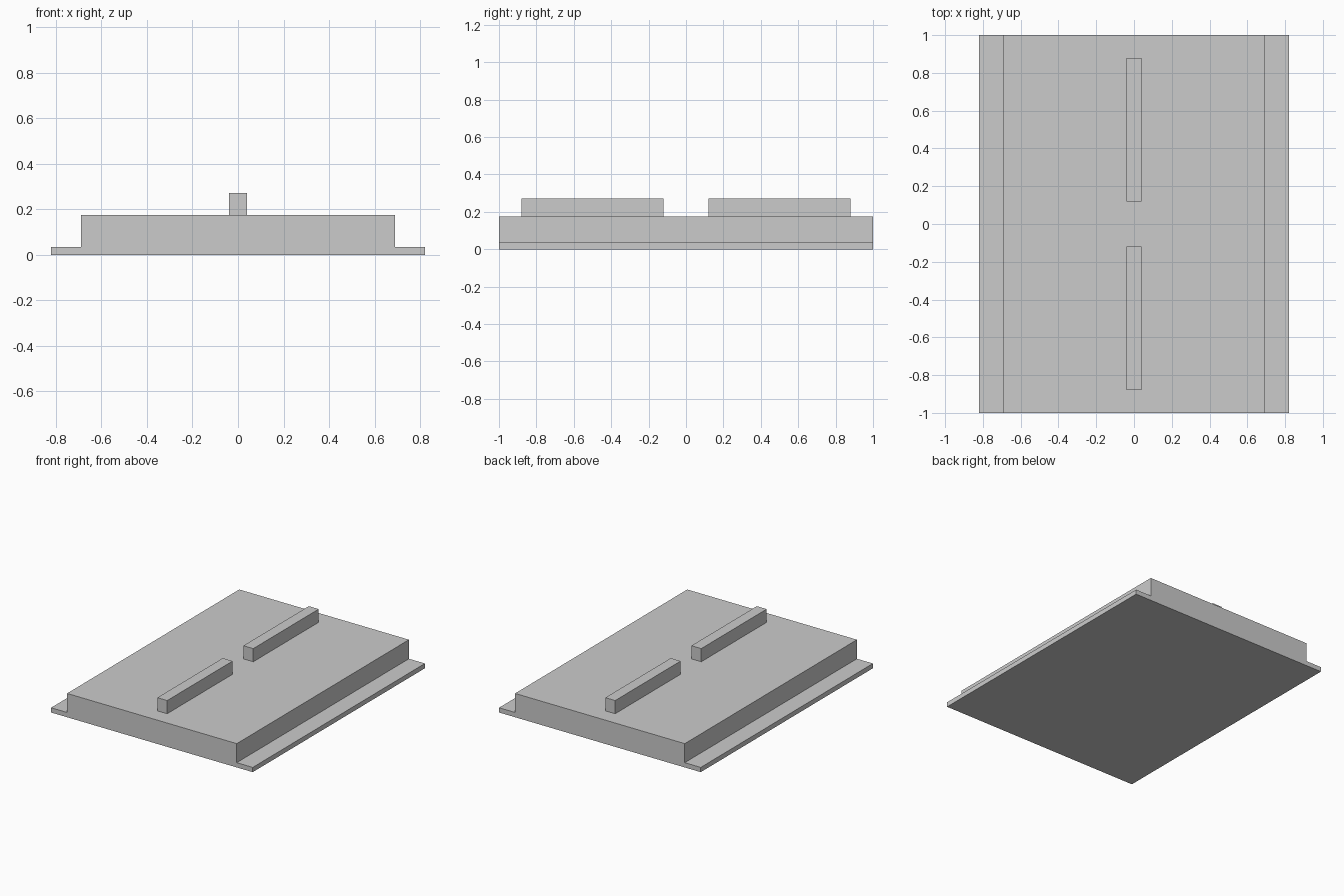
import bpy, bmesh

if "Cube" in bpy.data.objects:
    bpy.data.objects.remove(bpy.data.objects["Cube"])

grey = bpy.data.materials.new("plain grey")
grey.diffuse_color = (0.6, 0.6, 0.6, 1)
grey.use_nodes = True
grey.node_tree.nodes["Principled BSDF"].inputs["Base Color"].default_value = grey.diffuse_color


def extrude_profile(name, profile, y0, y1):
    """Extrude a closed x-z profile from y0 to y1."""
    bm = bmesh.new()
    face = bm.faces.new([bm.verts.new((x, y0, z)) for x, z in profile])
    geom = bmesh.ops.extrude_face_region(bm, geom=[face])["geom"]
    bmesh.ops.translate(bm, vec=(0, y1 - y0, 0),
                        verts=[v for v in geom if isinstance(v, bmesh.types.BMVert)])
    bmesh.ops.recalc_face_normals(bm, faces=bm.faces)
    mesh = bpy.data.meshes.new(name)
    bm.to_mesh(mesh)
    bm.free()
    mesh.materials.append(grey)
    obj = bpy.data.objects.new(name, mesh)
    bpy.context.collection.objects.link(obj)
    return obj


# Slab with a thin flange along each long side
half = [(0.82, 0), (0.82, 0.035), (0.69, 0.035), (0.69, 0.175)]
extrude_profile("flanged_slab", half + [(-x, z) for x, z in reversed(half)], -1, 1)

# Two raised bars along the centre line
bar = [(-0.04, 0.175), (0.04, 0.175), (0.04, 0.272), (-0.04, 0.272)]
for name, y0, y1 in (("front_bar", -0.88, -0.12), ("back_bar", 0.12, 0.88)):
    extrude_profile(name, bar, y0, y1)
